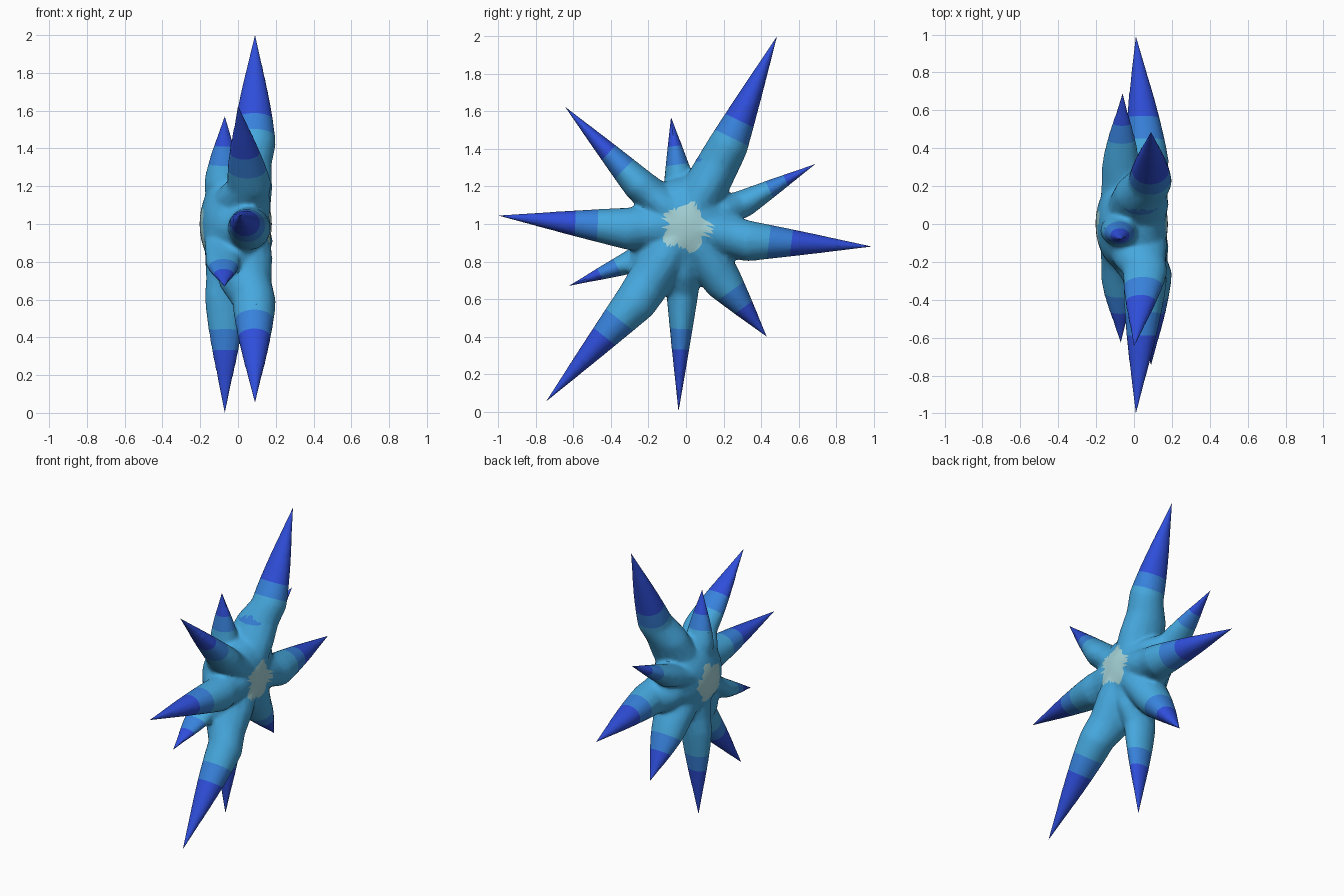
import bpy, bmesh, math
from mathutils import Vector

if "Cube" in bpy.data.objects:
    bpy.data.objects.remove(bpy.data.objects["Cube"])

CENTRE = Vector((0, 0, 1))

# One row per spike: tip, base centre, base half width, base half depth,
# distance from the centre where the mid band and the tip colour begin
SPIKES = [
    ((.09, .485, 2.00), (.085, .225, 1.42), .108, .116, .52, .62),
    ((-.06, .69, 1.32), (-.07, .31, 1.11), .075, .10, .48, .58),
    ((.01, .99, .88), (.07, .33, .91), .110, .115, .45, .57),
    ((-.02, .43, .40), (-.01, .20, .69), .105, .12, .43, .54),
    ((-.07, -.04, .00), (-.065, -.02, .62), .085, .112, .56, .67),
    ((.09, -.745, .055), (.085, -.265, .59), .115, .116, .62, .74),
    ((-.07, -.625, .67), (-.08, -.29, .80), .065, .095, .43, .53),
    ((.01, -1.0, 1.045), (.06, -.30, .975), .115, .115, .47, .59),
    ((.00, -.645, 1.625), (.06, -.25, 1.21), .090, .118, .44, .56),
    ((-.07, -.08, 1.57), (-.08, -.035, 1.22), .085, .10, .32, .42),
]


def linear(r, g, b):
    return tuple(((c / 255 + .055) / 1.055) ** 2.4 for c in (r, g, b)) + (1,)


def material(name, rgb):
    m = bpy.data.materials.new(name)
    m.diffuse_color = linear(*rgb)
    m.use_nodes = True
    m.node_tree.nodes["Principled BSDF"].inputs["Base Color"].default_value = m.diffuse_color
    return m


def add_spike(bm, tip, base, width, depth):
    """Loft oval rings from the core out to a sharp tip."""
    tip, base = Vector(tip), Vector(base)
    d = tip - base
    side = Vector((0, -d.z, d.y)).normalized()
    stations = []
    for k, w, h in ((.1, 1.1, .165), (.45, 1.12, .16), (.75, 1.06, .14)):
        c = CENTRE.lerp(base, k)
        c.x *= .6
        stations.append((c, width * w, h))
    for t in (0, .12, .24, .36, .48, .6, .75, .88, .96):
        stations.append((base + d * t, width * (1 - t) ** .93, depth * (1 - t ** 1.35)))
    n = 16
    rings = []
    for c, w, h in stations:
        rings.append([bm.verts.new(c + side * w * math.cos(2 * math.pi * i / n)
                                   + Vector((h * math.sin(2 * math.pi * i / n), 0, 0)))
                      for i in range(n)])
    for a, b in zip(rings, rings[1:]):
        for i in range(n):
            bm.faces.new((a[i], a[(i + 1) % n], b[(i + 1) % n], b[i]))
    bm.faces.new(rings[0])
    end = bm.verts.new(tip)
    for i in range(n):
        bm.faces.new((rings[-1][i], rings[-1][(i + 1) % n], end))


def flat(v):
    return Vector((0, v.y - CENTRE.y, v.z - CENTRE.z))


def nearest_spike(co):
    """Index of the spike whose axis is closest, relative to its width."""
    p = flat(co)

    def off_axis(s):
        a, b = flat(Vector(s[1])), flat(Vector(s[0]))
        k = max(0, min(1, (p - a).dot(b - a) / (b - a).length_squared))
        return (p - a.lerp(b, k)).length / s[2]

    return min(range(len(SPIKES)), key=lambda i: off_axis(SPIKES[i]))


def cut(bm, i, point, normal, clear=False):
    """Slice one spike across its axis."""
    faces = [f for f in bm.faces if flat(f.calc_center_median()).length > .27
             and nearest_spike(f.calc_center_median()) == i]
    geom = set(faces)
    for f in faces:
        geom.update(f.edges)
        geom.update(f.verts)
    bmesh.ops.bisect_plane(bm, geom=list(geom), plane_co=point, plane_no=normal,
                           dist=1e-5, clear_outer=clear)


# Flattened core and spikes
bm = bmesh.new()
core = bmesh.ops.create_uvsphere(bm, u_segments=32, v_segments=20, radius=1)["verts"]
for v in core:
    x = math.copysign(abs(v.co.x) ** .8, v.co.x)
    v.co = Vector((x * .192 - .012, v.co.y * .25, v.co.z * .25)) + CENTRE
for tip, base, w, h, _, _ in SPIKES:
    add_spike(bm, tip, base, w, h)
bmesh.ops.recalc_face_normals(bm, faces=bm.faces)
mesh = bpy.data.meshes.new("starburst")
bm.to_mesh(mesh)
bm.free()
star = bpy.data.objects.new("starburst", mesh)
bpy.context.collection.objects.link(star)

# Fuse into one skin with softened joints
remesh = star.modifiers.new("fuse", "REMESH")
remesh.mode = "VOXEL"
remesh.voxel_size = .013
soft = star.modifiers.new("soften", "SMOOTH")
soft.factor = .5
soft.iterations = 9
thin = star.modifiers.new("thin", "DECIMATE")
thin.ratio = .25
bpy.context.view_layer.update()
fused = bpy.data.meshes.new_from_object(star.evaluated_get(bpy.context.evaluated_depsgraph_get()))
star.modifiers.clear()
star.data = fused
fused.materials.clear()
for name, rgb in (("pale centre", (166, 212, 216)), ("sky blue", (70, 168, 222)),
                  ("mid blue", (56, 130, 220)), ("royal blue", (47, 78, 218))):
    fused.materials.append(material(name, rgb))

bm = bmesh.new()
bm.from_mesh(fused)
for i, (tip, base, w, h, mid, end) in enumerate(SPIKES):
    tip, base = Vector(tip), Vector(base)
    axis = tip - base
    # Slice along the colour borders
    way = flat(tip).normalized()
    cut(bm, i, CENTRE + way * mid, way)
    cut(bm, i, CENTRE + way * end, way)
    # Replace the blunt end with a sharp cone
    cut(bm, i, base + axis * .72, axis.normalized(), clear=True)
    rim = [e for e in bm.edges if e.is_boundary]
    point = bm.verts.new(tip)
    for e in rim:
        bm.faces.new((*e.verts, point))
bmesh.ops.recalc_face_normals(bm, faces=bm.faces)

# Colour bands along each spike, and a lobed patch in the middle
for f in bm.faces:
    c = f.calc_center_median()
    s = SPIKES[nearest_spike(c)]
    along = flat(c).dot(flat(Vector(s[0])).normalized())
    y, z = c.y, c.z - .98
    patch = .122 + .014 * math.cos(5 * math.atan2(z, y))
    if math.hypot(y, z) < patch:
        f.material_index = 0
    else:
        f.material_index = 1 if along < s[4] else 2 if along < s[5] else 3
bm.to_mesh(fused)
bm.free()

bpy.context.view_layer.objects.active = star
star.select_set(True)
bpy.ops.object.shade_smooth_by_angle(angle=math.radians(40))

# Flat facets on the sharp cones
tips = [Vector(s[0]) for s in SPIKES]
points = {v.index for v in fused.vertices if any((v.co - t).length < 1e-4 for t in tips)}
for p in fused.polygons:
    if points.intersection(p.vertices):
        p.use_smooth = False
